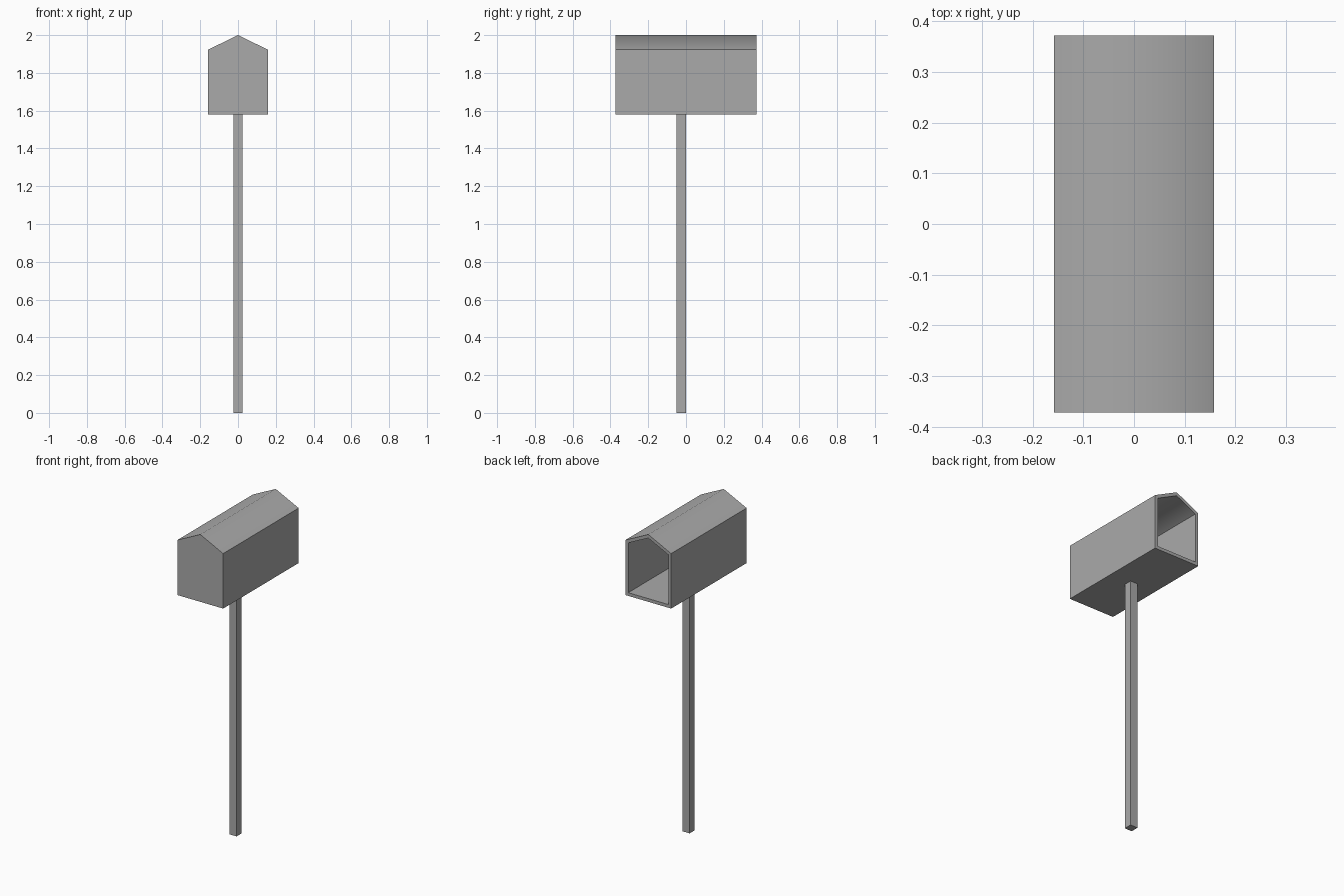
import bpy, bmesh, math

cube = bpy.data.objects.get("Cube")
if cube:
    bpy.data.objects.remove(cube, do_unlink=True)

# One plain grey for everything
grey = bpy.data.materials.new("plain_grey")
grey.use_nodes = True
colour = (0.4, 0.4, 0.4, 1)
grey.diffuse_color = colour
grey.node_tree.nodes["Principled BSDF"].inputs["Base Color"].default_value = colour

HALF_WIDTH, HALF_LENGTH = 0.158, 0.372
FLOOR, EAVES, RIDGE = 1.58, 1.923, 2.0
WALL = 0.02
POST = 0.05


def finish(bm, name):
    bmesh.ops.recalc_face_normals(bm, faces=bm.faces)
    mesh = bpy.data.meshes.new(name)
    bm.to_mesh(mesh)
    bm.free()
    mesh.materials.append(grey)
    obj = bpy.data.objects.new(name, mesh)
    bpy.context.collection.objects.link(obj)
    return obj


def house_profile(inset):
    """Gabled outline, inset evenly by the given wall thickness."""
    slope = (RIDGE - EAVES) / HALF_WIDTH
    w = HALF_WIDTH - inset
    peak = RIDGE - inset * math.hypot(1, slope)
    eave = peak - w * slope
    base = FLOOR + inset
    return [(-w, base), (w, base), (w, eave), (0, peak), (-w, eave)]


def ring(bm, profile, y):
    return [bm.verts.new((x, y, z)) for x, z in profile]


def bridge(bm, a, b):
    for i in range(len(a)):
        j = (i + 1) % len(a)
        bm.faces.new((a[i], a[j], b[j], b[i]))


# Box: closed front, hollow inside, open back with a rim
bm = bmesh.new()
outer, inner = house_profile(0), house_profile(WALL)
rings = [ring(bm, outer, -HALF_LENGTH), ring(bm, outer, HALF_LENGTH),
         ring(bm, inner, HALF_LENGTH), ring(bm, inner, -HALF_LENGTH + WALL)]
for a, b in zip(rings, rings[1:]):
    bridge(bm, a, b)
bm.faces.new(rings[0])
bm.faces.new(rings[-1])
box = finish(bm, "gabled_box")

# Soft ridge, crisp eaves and corners
bpy.ops.object.select_all(action='DESELECT')
box.select_set(True)
bpy.context.view_layer.objects.active = box
bpy.ops.object.shade_smooth_by_angle(angle=math.radians(58))

# Square post just in front of the middle
bm = bmesh.new()
bmesh.ops.create_cube(bm, size=1)
bmesh.ops.scale(bm, vec=(POST, POST, FLOOR), verts=bm.verts)
bmesh.ops.translate(bm, vec=(0, -POST / 2, FLOOR / 2), verts=bm.verts)
finish(bm, "post")
